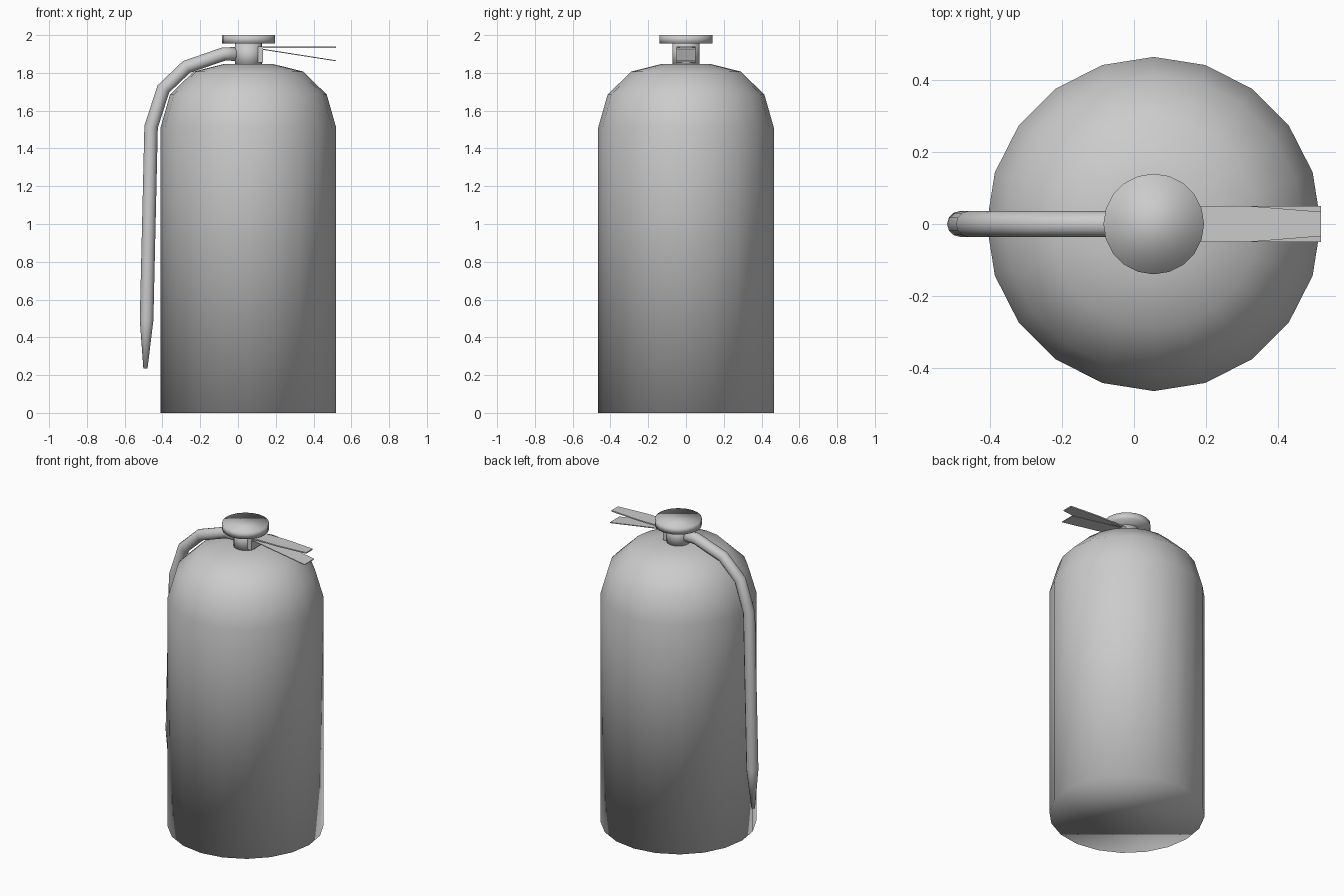
import bpy, bmesh, math
from mathutils import Vector

if "Cube" in bpy.data.objects:
    bpy.data.objects.remove(bpy.data.objects["Cube"])

grey = bpy.data.materials.new("light_grey")
grey.diffuse_color = (0.6, 0.6, 0.6, 1)
grey.use_nodes = True
grey.node_tree.nodes["Principled BSDF"].inputs["Base Color"].default_value = grey.diffuse_color
CX = 0.055  # axis of the cylinder


def finish(name, bm, smooth=True):
    bmesh.ops.recalc_face_normals(bm, faces=bm.faces)
    for f in bm.faces:
        f.smooth = smooth
    me = bpy.data.meshes.new(name)
    bm.to_mesh(me)
    bm.free()
    me.materials.append(grey)
    ob = bpy.data.objects.new(name, me)
    bpy.context.collection.objects.link(ob)
    return ob


def skin(name, rings):
    """Join matching rings of points and cap both ends."""
    bm = bmesh.new()
    loops = [[bm.verts.new(p) for p in r] for r in rings]
    n = len(loops[0])
    for a, b in zip(loops, loops[1:]):
        for i in range(n):
            j = (i + 1) % n
            bm.faces.new((a[i], a[j], b[j], b[i]))
    bm.faces.new(loops[0])
    bm.faces.new(loops[-1])
    return finish(name, bm)


def turned(name, profile, sides=20):
    return skin(name, [[(CX + r * math.cos(math.tau * i / sides),
                         r * math.sin(math.tau * i / sides), z)
                        for i in range(sides)] for r, z in profile])


def tube(name, path, sides=12):
    """Tube along (x, z, radius) points in the y = 0 plane, mitred at bends."""
    pts = [Vector((x, 0, z)) for x, z, _ in path]
    rings = []
    for k, p in enumerate(pts):
        d0 = (p - pts[max(k - 1, 0)]).normalized()
        d1 = (pts[min(k + 1, len(pts) - 1)] - p).normalized()
        t = (d0 + d1).normalized()
        side = Vector((-t.z, 0, t.x))
        r = path[k][2]
        rings.append([p + side * r * math.cos(math.tau * i / sides)
                      + Vector((0, r * math.sin(math.tau * i / sides), 0))
                      for i in range(sides)])
    return skin(name, rings)


def plate(name, sections, thick):
    """Flat strip through (x, z, half width) sections."""
    ob = skin(name, [[(x, -w, z - thick / 2), (x, w, z - thick / 2),
                      (x, w, z + thick / 2), (x, -w, z + thick / 2)]
                     for x, z, w in sections])
    ob.data.shade_flat()
    return ob


# Tank with stepped dome
turned("tank", [(0.465, 0), (0.465, 1.51), (0.415, 1.685), (0.29, 1.807), (0.125, 1.848)])

# Neck, collar and top knob
turned("neck", [(0.072, 1.83), (0.072, 1.957)])
turned("knob", [(0.14, 1.955), (0.14, 2.0)])

# Valve block and the two squeeze levers
plate("valve_block", [(0.055, 1.895, 0.05), (0.132, 1.895, 0.05)], 0.08)
plate("upper_lever", [(0.10, 1.935, 0.05), (0.32, 1.935, 0.05), (0.52, 1.935, 0.034)], 0.008)
plate("lower_lever", [(0.11, 1.928, 0.05), (0.52, 1.864, 0.05)], 0.005)

# Hose with tapered nozzle
tube("hose", [(0.0, 1.90, 0.036), (-0.075, 1.90, 0.036), (-0.272, 1.832, 0.036),
              (-0.395, 1.715, 0.036), (-0.46, 1.515, 0.036),
              (-0.484, 0.49, 0.036), (-0.49, 0.235, 0.011)])
